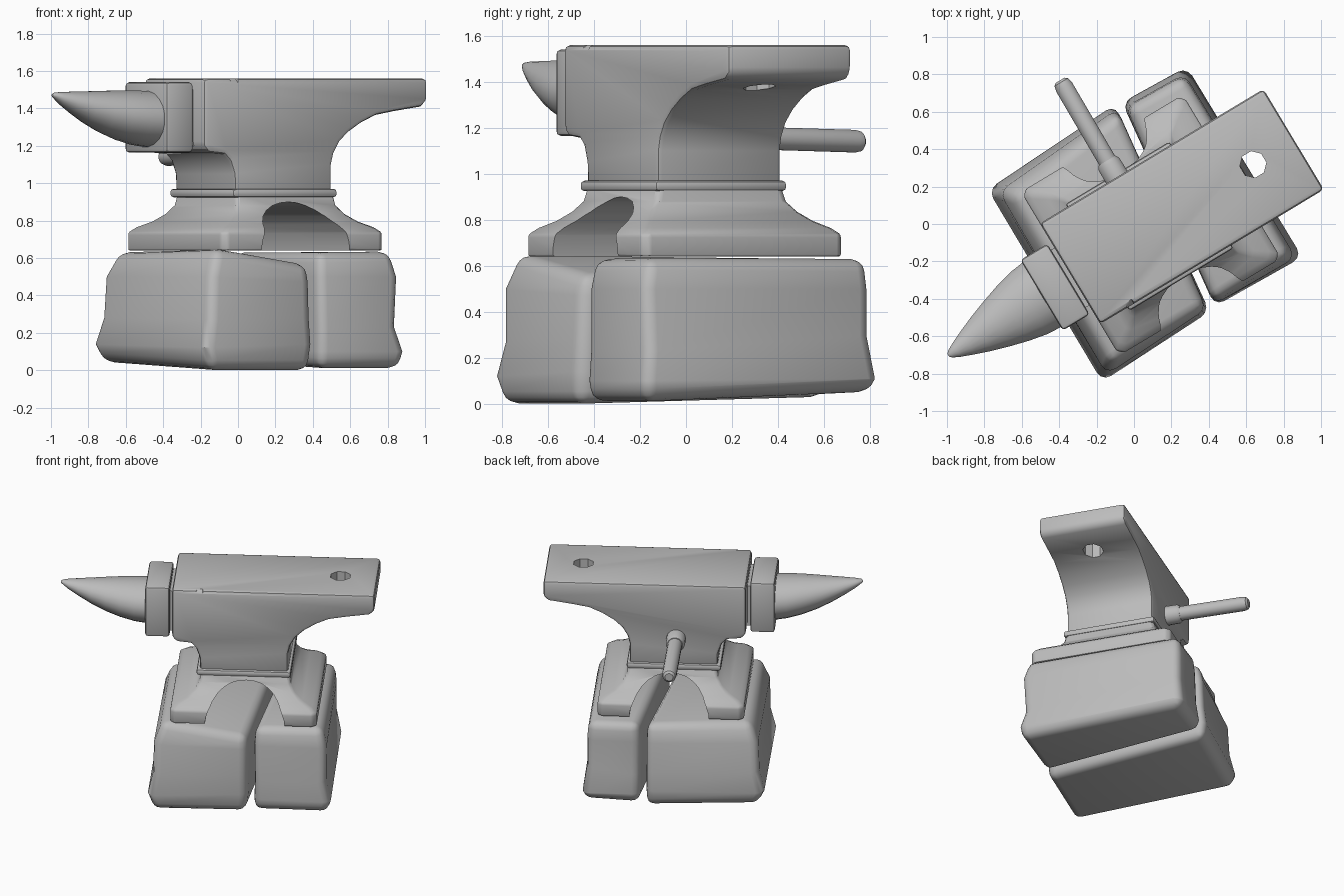
import bpy, bmesh, math
from mathutils import Matrix

if "Cube" in bpy.data.objects:
    bpy.data.objects.remove(bpy.data.objects["Cube"])

TURN = Matrix.Rotation(math.radians(31), 4, 'Z')  # whole anvil is turned on its axis

grey = bpy.data.materials.new("plain grey")
grey.diffuse_color = (0.5, 0.5, 0.5, 1)
grey.use_nodes = True
grey.node_tree.nodes["Principled BSDF"].inputs["Base Color"].default_value = grey.diffuse_color


def activate(ob):
    bpy.ops.object.select_all(action='DESELECT')
    ob.select_set(True)
    bpy.context.view_layer.objects.active = ob


def loft(name, rings, bevel=0.0, segs=2, angle=40):
    """Skin a list of equal-length rings, cap both ends, bevel the hard edges."""
    bm = bmesh.new()
    vs = [[bm.verts.new(p) for p in r] for r in rings]
    n = len(rings[0])
    for a, b in zip(vs, vs[1:]):
        for i in range(n):
            j = (i + 1) % n
            bm.faces.new((a[i], a[j], b[j], b[i]))
    bm.faces.new(vs[0][::-1])
    bm.faces.new(vs[-1])
    bmesh.ops.recalc_face_normals(bm, faces=bm.faces)
    bm.transform(TURN)
    me = bpy.data.meshes.new(name)
    bm.to_mesh(me)
    bm.free()
    me.materials.append(grey)
    ob = bpy.data.objects.new(name, me)
    bpy.context.collection.objects.link(ob)
    activate(ob)
    if bevel:
        m = ob.modifiers.new("bevel", 'BEVEL')
        m.width, m.segments = bevel, segs
        m.limit_method, m.angle_limit = 'ANGLE', math.radians(angle)
        bpy.ops.object.modifier_apply(modifier=m.name)
    return ob


def box(name, u, v, z, bevel=0.0):
    ring = lambda h: [(u[0], v[0], h), (u[1], v[0], h), (u[1], v[1], h), (u[0], v[1], h)]
    return loft(name, [ring(z[0]), ring(z[1])], bevel)


def tube(name, rings, along, sides=16):
    """rings: (position along axis, side offset, height, side radius, height radius)"""
    out = []
    for p, s, z, rs, rz in rings:
        ring = []
        for i in range(sides):
            a = 2 * math.pi * (i + 0.5) / sides
            q, h = s + rs * math.cos(a), z + rz * math.sin(a)
            ring.append((p, q, h) if along == 'u' else (q, p, h))
        out.append(ring)
    return loft(name, out)


def cut(ob, cutter):
    activate(ob)
    m = ob.modifiers.new("cut", 'BOOLEAN')
    m.operation, m.object, m.solver = 'DIFFERENCE', cutter, 'EXACT'
    bpy.ops.object.modifier_apply(modifier=m.name)
    bpy.data.objects.remove(cutter)


# Body: side profile (u, z) pushed across the width
profile = [(-.235, .94), (.37, .94), (.37, 1.10), (.385, 1.16), (.42, 1.22), (.48, 1.275),
           (.56, 1.325), (.65, 1.365), (.76, 1.385), (.93, 1.41), (.965, 1.44), (.965, 1.56),
           (-.43, 1.56), (-.43, 1.20), (-.40, 1.165), (-.30, 1.155), (-.265, 1.12), (-.24, 1.05)]
body = loft("anvil_body", [[(u, v, z) for u, z in profile] for v in (-.365, .262)], .028, 2)

# Hardy hole and a small chip in the top edge
cut(body, loft("hole_cutter", [[(.71 + .072 * math.cos(math.pi * (i + .5) / 4),
                                 -.055 + .072 * math.sin(math.pi * (i + .5) / 4), z)
                                for i in range(8)] for z in (1.2, 1.7)]))
cut(body, loft("chip_cutter", [[(-.31, -.375, 1.60), (-.27, -.375, 1.535), (-.22, -.375, 1.53), (-.14, -.375, 1.60)],
                               [(-.26, -.325, 1.60), (-.25, -.325, 1.575), (-.22, -.325, 1.57), (-.20, -.325, 1.60)]]))


# Waist bead
box("waist_ring", (-.26, .39), (-.385, .28), (.925, .97), .016)


# Flared base: chamfered rectangles stacked up a concave curve
def pad(z, hu, hv, c):
    u, v = .075, -.052
    return [(u + a, v + b, z) for a, b in (
        (-hu + c, -hv), (hu - c, -hv), (hu, -hv + c), (hu, hv - c),
        (hu - c, hv), (-hu + c, hv), (-hu, hv - c), (-hu, -hv + c))]


base = loft("anvil_base", [pad(.64, .505, .51, .03), pad(.735, .505, .51, .03), pad(.765, .47, .475, .03),
                           pad(.795, .40, .425, .025), pad(.835, .345, .375, .02),
                           pad(.88, .315, .335, .02), pad(.95, .305, .315, .02)], .012, 2, 44)

# Arch under the base, running from side to side
cut(base, loft("arch_cutter", [[(.085 + .275 * math.cos(2 * math.pi * i / 32), v,
                                 .635 + .265 * math.sin(2 * math.pi * i / 32))
                                for i in range(32)] for v in (-.8, .8)]))

# Horn with its square collar and neck
box("horn_neck", (-.50, -.38), (-.25, .11), (1.20, 1.50))
box("horn_collar", (-.62, -.452), (-.292, .148), (1.165, 1.54), .018)
horn = []
for u, half, top, low in ((-.60, .205, 1.495, 1.19), (-.70, .195, 1.497, 1.205), (-.80, .172, 1.497, 1.232),
                          (-.90, .142, 1.495, 1.27), (-1.0, .108, 1.492, 1.32), (-1.09, .073, 1.490, 1.374),
                          (-1.16, .043, 1.488, 1.42), (-1.20, .022, 1.484, 1.453), (-1.213, .008, 1.476, 1.464)):
    horn.append((u, -.07 - .02 * (-.6 - u) / .6, (top + low) / 2, half, (top - low) / 2))
tube("horn", horn, 'u', 20)

# Rod sticking out of the back
tube("rod_socket", [(.22, .05, 1.155, .068, .068), (.345, .05, 1.155, .066, .066),
                    (.365, .05, 1.155, .054, .054)], 'v')
tube("rod", [(.22, .05, 1.158, .05, .05), (.82, .057, 1.142, .05, .05),
             (.85, .057, 1.141, .043, .043), (.862, .057, 1.141, .028, .028)], 'v')


# Two rough stones under the anvil: bottom, belly and top rings
loft("left_stone", [
    [(-.54, -.61, 0), (.09, -.60, 0), (.235, .585, .03), (-.53, .54, .045)],
    [(-.58, -.635, .12), (.105, -.61, .14), (.24, .60, .15), (-.575, .56, .14)],
    [(-.545, -.61, .27), (.10, -.60, .28), (.24, .585, .28), (-.54, .53, .28)],
    [(-.54, -.615, .50), (.10, -.59, .47), (.24, .575, .50), (-.53, .52, .50)],
    [(-.48, -.57, .655), (.095, -.575, .56), (.235, .55, .635), (-.48, .46, .63)]], .055, 3, 45)
loft("right_stone", [
    [(.15, -.59, .01), (.66, -.60, .01), (.66, .56, .055), (.29, .58, .045)],
    [(.145, -.60, .10), (.68, -.615, .10), (.675, .575, .11), (.28, .59, .12)],
    [(.15, -.595, .23), (.645, -.585, .23), (.645, .55, .30), (.28, .57, .25)],
    [(.145, -.59, .50), (.65, -.60, .50), (.645, .55, .50), (.28, .56, .50)],
    [(.155, -.57, .63), (.62, -.565, .635), (.635, .54, .63), (.29, .55, .63)]], .055, 3, 45)

# Smooth shading with sharp corners kept
for ob in list(bpy.context.collection.objects):
    activate(ob)
    bpy.ops.object.shade_smooth_by_angle(angle=math.radians(35))
